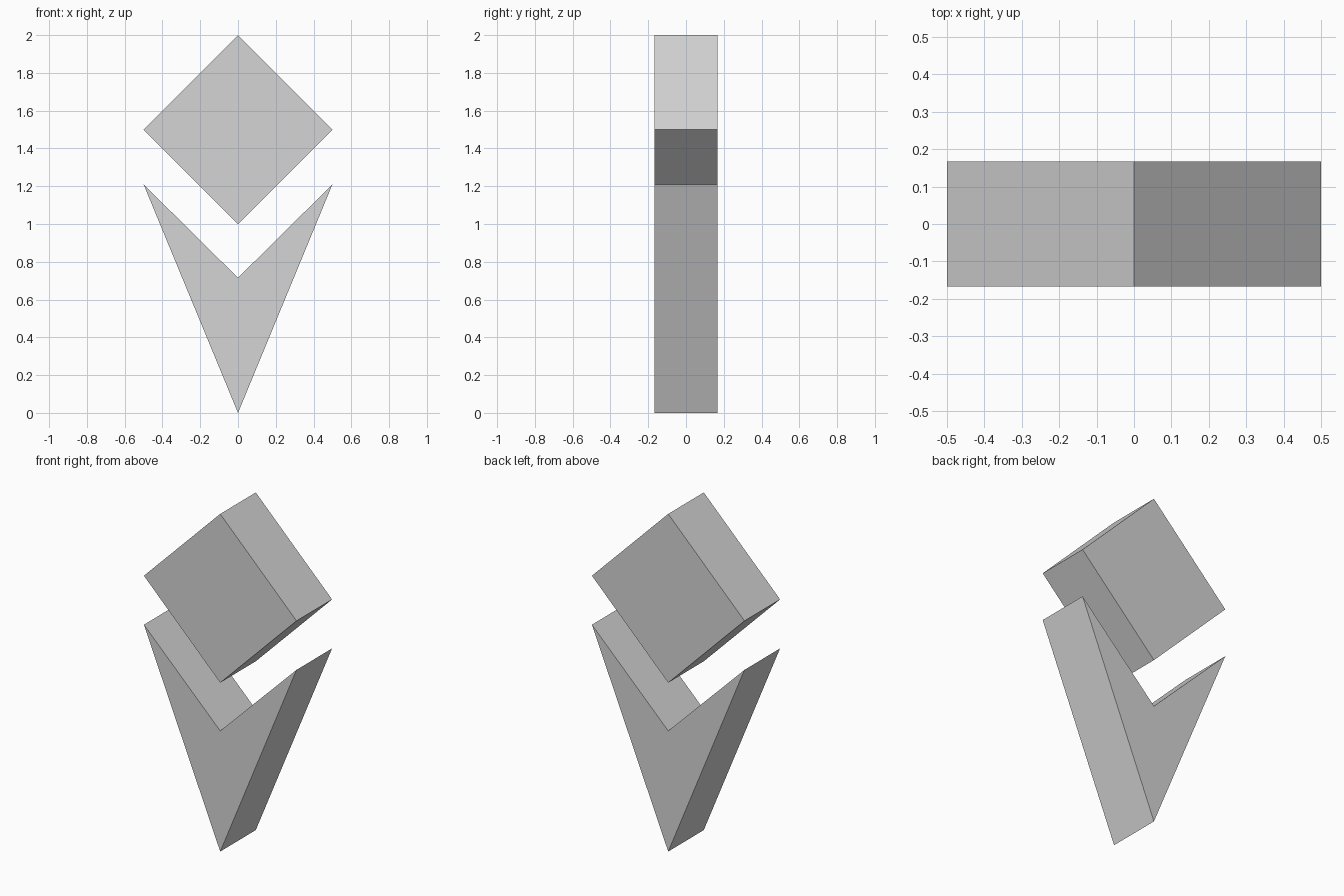
import bpy
import bmesh

cube = bpy.data.objects.get("Cube")
if cube:
    bpy.data.objects.remove(cube, do_unlink=True)

DEPTH = 0.333

# Single grey material
grey = bpy.data.materials.new("light grey")
grey.use_nodes = True
colour = (0.66, 0.66, 0.66, 1)
grey.diffuse_color = colour
grey.node_tree.nodes["Principled BSDF"].inputs["Base Color"].default_value = colour


def prism(name, outline):
    """Extrude an x-z outline (anticlockwise from the front) along y."""
    bm = bmesh.new()
    front = bm.faces.new([bm.verts.new((x, -DEPTH / 2, z)) for x, z in outline])
    extruded = bmesh.ops.extrude_face_region(bm, geom=[front], use_keep_orig=True)
    back = [v for v in extruded["geom"] if isinstance(v, bmesh.types.BMVert)]
    bmesh.ops.translate(bm, verts=back, vec=(0, DEPTH, 0))
    bmesh.ops.recalc_face_normals(bm, faces=bm.faces)
    mesh = bpy.data.meshes.new(name)
    bm.to_mesh(mesh)
    bm.free()
    mesh.materials.append(grey)
    obj = bpy.data.objects.new(name, mesh)
    bpy.context.collection.objects.link(obj)
    return obj


# Upper diamond block
prism("upper_diamond", [(0, 1), (0.5, 1.5), (0, 2), (-0.5, 1.5)])

# Lower pointed chevron
prism("lower_chevron", [(0, 0), (0.5, 1.21), (0, 0.715), (-0.5, 1.21)])
